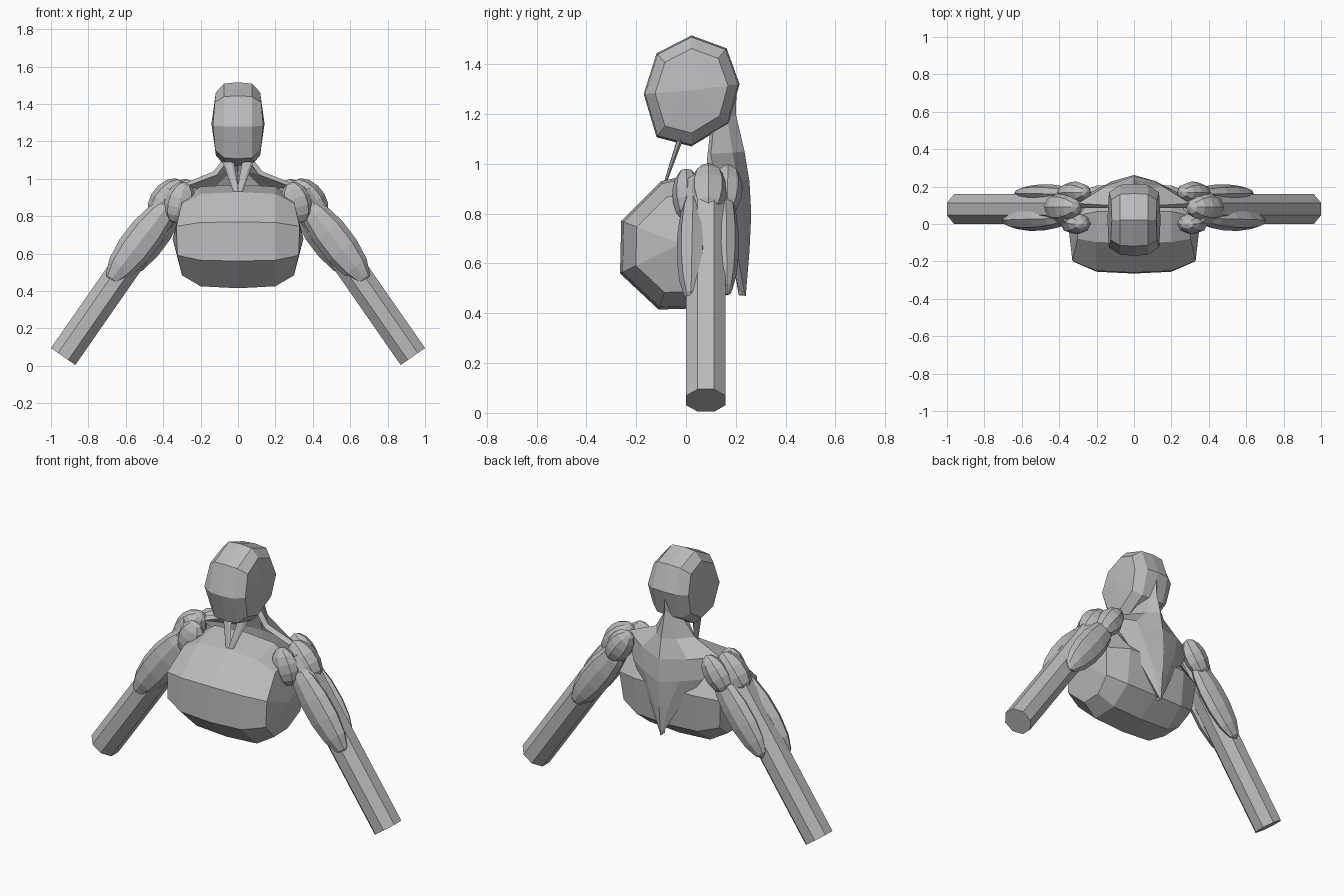
import bpy, bmesh
from mathutils import Vector, Matrix

cube = bpy.data.objects.get("Cube")
if cube:
    bpy.data.objects.remove(cube, do_unlink=True)

clay = bpy.data.materials.new("clay_grey")
clay.use_nodes = True
grey = (0.5, 0.5, 0.5, 1)
clay.diffuse_color = grey
clay.node_tree.nodes["Principled BSDF"].inputs["Base Color"].default_value = grey


def finish(bm, name):
    bmesh.ops.recalc_face_normals(bm, faces=bm.faces[:])
    mesh = bpy.data.meshes.new(name)
    bm.to_mesh(mesh)
    bm.free()
    mesh.materials.append(clay)
    obj = bpy.data.objects.new(name, mesh)
    bpy.context.collection.objects.link(obj)
    return obj


def bridge(bm, a, b):
    n = len(a)
    for i in range(n):
        bm.faces.new((a[i], a[(i + 1) % n], b[(i + 1) % n], b[i]))


def rounded_block(name, profile, centre, layers, bump, tip):
    """Side profile (y, z) repeated across x, shrinking towards both cheeks."""
    bm = bmesh.new()
    cy, cz = centre
    height = max(abs(z - cz) for y, z in profile)
    full = [(-x, s) for x, s in reversed(layers)] + [(0, 1)] + layers
    rings = []
    for x, s in full:
        outer = abs(x) == layers[-1][0]
        ring = []
        for y, z in profile:
            push = bump * (1 - abs(z - cz) / height) if outer else 0
            ring.append(bm.verts.new((x + (push if x > 0 else -push),
                                      cy + (y - cy) * s, cz + (z - cz) * s)))
        rings.append(ring)
    for a, b in zip(rings, rings[1:]):
        bridge(bm, a, b)
    for ring, x in ((rings[0], -tip), (rings[-1], tip)):
        mid = bm.verts.new((x, cy, cz))
        for i in range(len(ring)):
            bm.faces.new((ring[i], ring[(i + 1) % len(ring)], mid))
    return finish(bm, name)


def along(a, b):
    """Frame whose z axis runs from a to b and whose y axis stays front to back."""
    a, b = Vector(a), Vector(b)
    z = (b - a).normalized()
    x = Vector((0, 1, 0)).cross(z).normalized()
    y = z.cross(x)
    rot = Matrix((x, y, z)).transposed().to_4x4()
    return Matrix.Translation((a + b) / 2) @ rot, (b - a).length


def muscle(name, a, b, width, depth):
    frame, length = along(a, b)
    bm = bmesh.new()
    bmesh.ops.create_uvsphere(bm, u_segments=8, v_segments=7, radius=0.5)
    bm.transform(frame @ Matrix.Diagonal((width, depth, length, 1)))
    return finish(bm, name)


def rod(name, a, b, r1, r2, sides, flat=1):
    frame, length = along(a, b)
    bm = bmesh.new()
    bmesh.ops.create_cone(bm, cap_ends=True, segments=sides, radius1=r1, radius2=r2, depth=length)
    turn = Matrix.Rotation(3.14159 / sides, 4, "Z")
    bm.transform(frame @ Matrix.Diagonal((1, flat, 1, 1)) @ turn)
    return finish(bm, name)


# Head and chest
rounded_block("head",
              [(-.118, 1.444), (.022, 1.516), (.163, 1.464), (.215, 1.32),
               (.17, 1.16), (.022, 1.07), (-.118, 1.107), (-.17, 1.28)],
              (.022, 1.295), [(.075, .97), (.118, .76)], .018, .142)
rounded_block("chest",
              [(-.1, .93), (-.26, .77), (-.265, .56), (-.11, .415),
               (.06, .42), (.19, .52), (.215, .75), (.07, .97)],
              (-.02, .68), [(.2, .96), (.295, .74)], .05, .35)

# Back muscle sheet: ridge (y, z) and outer edge (x, y, z) per row
rows = [((.205, 1.35), (.012, .19, 1.3)),
        ((.2, 1.2), (.055, .11, 1.14)),
        ((.235, 1.05), (.13, .1, 1.04)),
        ((.255, .93), (.3, .11, .97)),
        ((.262, .8), (.23, .17, .84)),
        ((.255, .65), (.1, .205, .65)),
        ((.24, .47), (.006, .235, .48))]
bm = bmesh.new()
grid = []
for (ry, rz), (ex, ey, ez) in rows:
    line = []
    for t in (-1, -.5, 0, .5, 1):
        k = abs(t)
        line.append(bm.verts.new((ex * t, ry + (ey - ry) * k ** 1.5, rz + (ez - rz) * k)))
    grid.append(line)
for a, b in zip(grid, grid[1:]):
    for i in range(4):
        bm.faces.new((a[i], a[i + 1], b[i + 1], b[i]))
sheet = finish(bm, "back_muscle")
# Thicken towards the front
if sum(p.normal.y for p in sheet.data.polygons) < 0:
    sheet.data.flip_normals()
solid = sheet.modifiers.new("thickness", "SOLIDIFY")
solid.thickness = .03
solid.offset = -1

# Arms, shoulders and neck cords on both sides
for side, s in (("left", 1), ("right", -1)):
    def p(x, y, z):
        return (s * x, y, z)
    rod(side + "_arm", p(.33, .08, .92), p(.935, .08, .05), .086, .086, 8)
    muscle(side + "_front_shoulder", p(.28, 0, .98), p(.345, .01, .765), .165, .12)
    muscle(side + "_side_shoulder", p(.3, .09, .99), p(.46, .09, .79), .17, .16)
    muscle(side + "_rear_shoulder", p(.25, .17, .99), p(.39, .165, .8), .15, .12)
    muscle(side + "_front_arm_muscle", p(.35, .03, .89), p(.69, .02, .445), .195, .125)
    muscle(side + "_rear_arm_muscle", p(.31, .16, .89), p(.625, .165, .475), .18, .1)
    rod(side + "_neck_cord", p(.006, -.085, .92), p(.065, -.01, 1.14), .014, .034, 6, .4)
